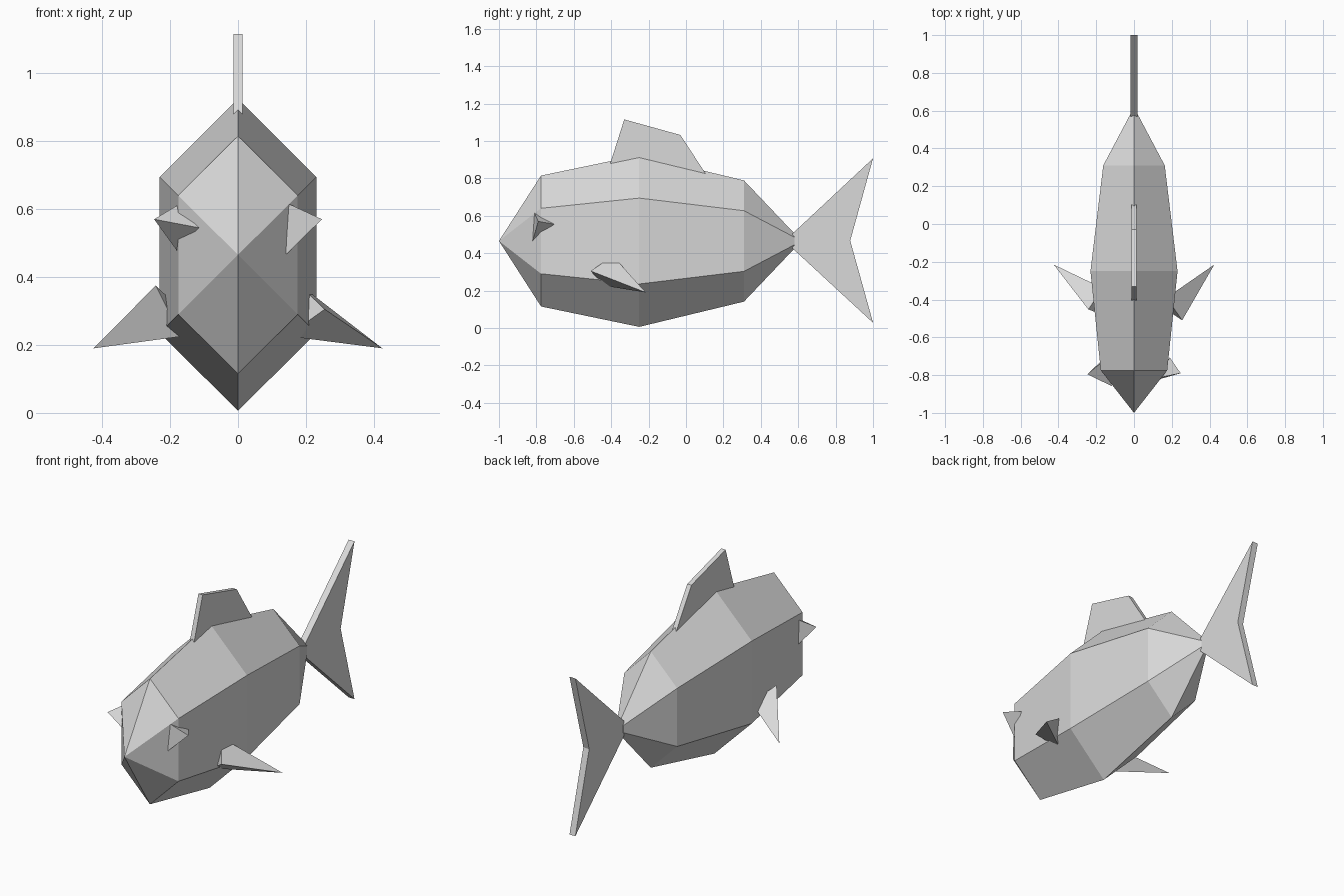
import bpy, bmesh, math

cube = bpy.data.objects.get("Cube")
if cube:
    bpy.data.objects.remove(cube, do_unlink=True)

grey = bpy.data.materials.new("light grey")
grey.use_nodes = True
colour = (0.7, 0.7, 0.7, 1)
grey.diffuse_color = colour
grey.node_tree.nodes["Principled BSDF"].inputs["Base Color"].default_value = colour


def finish(name, bm):
    """Turn a bmesh into a flat-shaded grey object."""
    bmesh.ops.recalc_face_normals(bm, faces=bm.faces[:])
    mesh = bpy.data.meshes.new(name)
    bm.to_mesh(mesh)
    bm.free()
    mesh.materials.append(grey)
    obj = bpy.data.objects.new(name, mesh)
    bpy.context.collection.objects.link(obj)


def flat_fin(name, profile, half):
    """Extrude a (y, z) outline across x."""
    bm = bmesh.new()
    face = bm.faces.new([bm.verts.new((-half, y, z)) for y, z in profile])
    out = bmesh.ops.extrude_face_region(bm, geom=[face])
    moved = [v for v in out["geom"] if isinstance(v, bmesh.types.BMVert)]
    bmesh.ops.translate(bm, verts=moved, vec=(2 * half, 0, 0))
    finish(name, bm)


def spike(name, points):
    """Four-cornered solid."""
    bm = bmesh.new()
    for p in points:
        bm.verts.new(p)
    bmesh.ops.convex_hull(bm, input=bm.verts[:])
    finish(name, bm)


# Body: narrow hexagonal rings from the nose to the tail root
mid = 0.465
squash = 0.58
bm = bmesh.new()
nose = bm.verts.new((0, -1, mid))
rings = []
for y, r in ((-0.775, 0.35), (-0.25, 0.459), (0.31, 0.324), (0.58, 0.04)):
    rings.append([bm.verts.new((squash * r * math.sin(i * math.pi / 3), y,
                                mid + r * math.cos(i * math.pi / 3)))
                  for i in range(6)])
for i in range(6):
    j = (i + 1) % 6
    bm.faces.new((nose, rings[0][i], rings[0][j]))
    for a, b in zip(rings, rings[1:]):
        bm.faces.new((a[i], b[i], b[j], a[j]))
bm.faces.new(rings[-1])
finish("body", bm)

# Flat fins on the centre line
flat_fin("dorsal_fin", [(-0.405, 0.88), (-0.33, 1.115), (-0.03, 1.032), (0.105, 0.825)], 0.013)
flat_fin("tail_fin", [(0.57, 0.505), (1, 0.907), (0.878, 0.467), (1, 0.028), (0.57, 0.425)], 0.018)

# Side fins, rooted inside the body
spike("left_side_fin", [(0.255, -0.51, 0.305), (0.425, -0.215, 0.19),
                        (0.172, -0.39, 0.385), (0.145, -0.437, 0.226)])
spike("right_side_fin", [(-0.242, -0.452, 0.375), (-0.425, -0.215, 0.19),
                         (-0.165, -0.34, 0.30), (-0.168, -0.48, 0.225)])

# Pointed eyes
spike("left_eye", [(0.15, -0.81, 0.615), (0.14, -0.82, 0.465),
                   (0.188, -0.705, 0.555), (0.247, -0.79, 0.57)])
spike("right_eye", [(-0.18, -0.74, 0.61), (-0.178, -0.73, 0.475),
                    (-0.115, -0.86, 0.545), (-0.247, -0.795, 0.57)])
